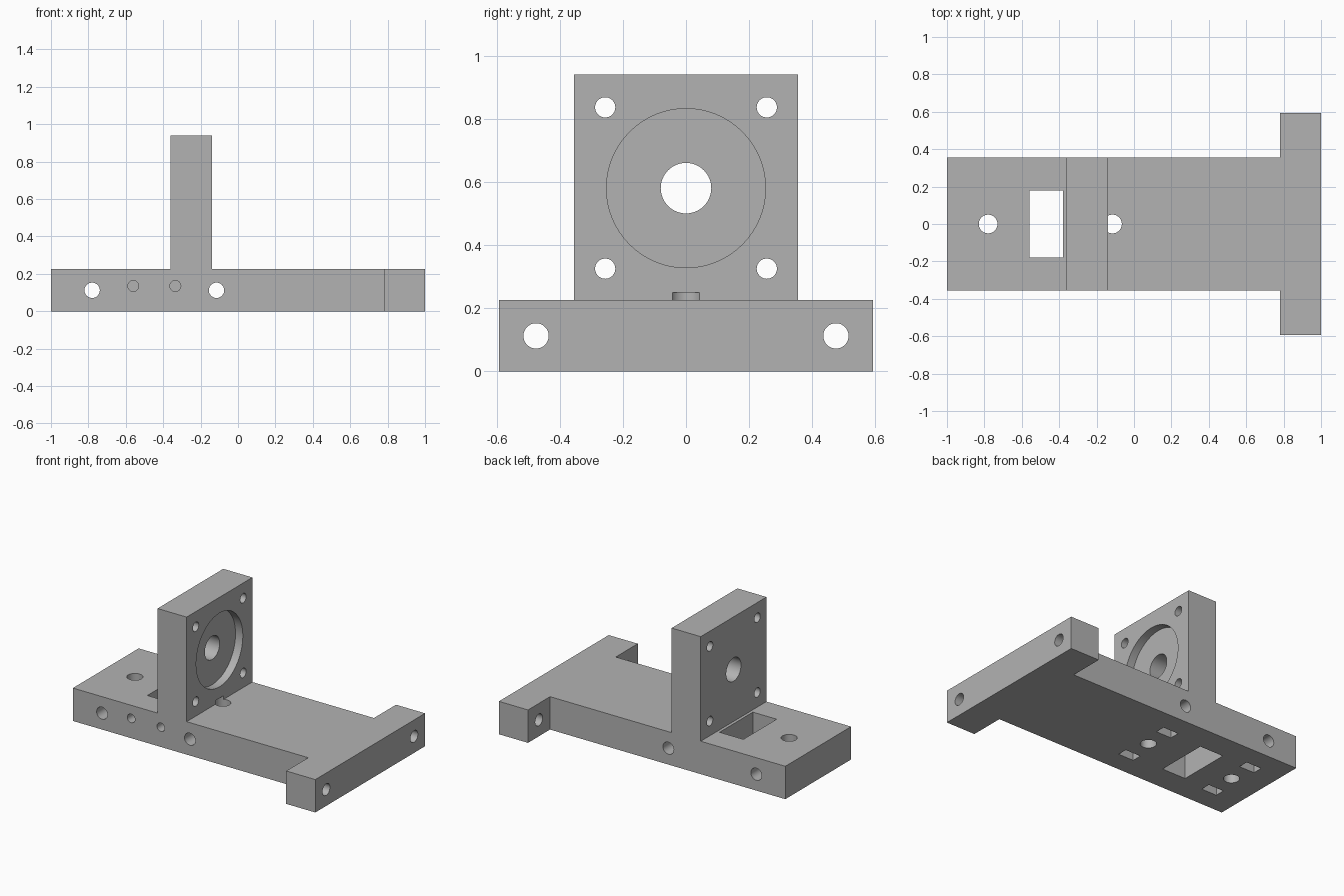
import bpy, bmesh, math
from mathutils import Vector

old = bpy.data.objects.get("Cube")
if old:
    bpy.data.objects.remove(old, do_unlink=True)

GREY = (0.45, 0.45, 0.45, 1.0)
mat = bpy.data.materials.new("plain_grey")
mat.use_nodes = True
mat.diffuse_color = GREY
mat.node_tree.nodes["Principled BSDF"].inputs["Base Color"].default_value = GREY


def finish(name, bm):
    bmesh.ops.recalc_face_normals(bm, faces=bm.faces[:])
    mesh = bpy.data.meshes.new(name)
    bm.to_mesh(mesh)
    bm.free()
    mesh.materials.append(mat)
    obj = bpy.data.objects.new(name, mesh)
    bpy.context.collection.objects.link(obj)
    return obj


def prism(name, outline, z0, z1):
    """Extrude a plan outline between two heights."""
    bm = bmesh.new()
    low = [bm.verts.new((x, y, z0)) for x, y in outline]
    high = [bm.verts.new((x, y, z1)) for x, y in outline]
    bm.faces.new(low)
    bm.faces.new(high)
    for i in range(len(low)):
        j = (i + 1) % len(low)
        bm.faces.new((low[i], low[j], high[j], high[i]))
    return finish(name, bm)


def box(name, x0, x1, y0, y1, z0, z1):
    return prism(name, [(x0, y0), (x1, y0), (x1, y1), (x0, y1)], z0, z1)


def rod(name, start, end, radius):
    """Cylinder between two points."""
    a, b = Vector(start), Vector(end)
    bm = bmesh.new()
    bmesh.ops.create_cone(bm, cap_ends=True, segments=64, radius1=radius,
                          radius2=radius, depth=(b - a).length)
    turn = (b - a).to_track_quat("Z", "Y").to_matrix()
    bmesh.ops.rotate(bm, verts=bm.verts[:], cent=(0, 0, 0), matrix=turn)
    bmesh.ops.translate(bm, verts=bm.verts[:], vec=(a + b) / 2)
    return finish(name, bm)


def combine(body, tool, operation):
    tool.hide_render = True
    mod = body.modifiers.new(tool.name, "BOOLEAN")
    mod.object, mod.operation, mod.solver = tool, operation, "EXACT"
    bpy.context.view_layer.objects.active = body
    bpy.ops.object.modifier_apply(modifier=mod.name)
    bpy.data.objects.remove(tool, do_unlink=True)


def cut(tool):
    combine(bracket, tool, "DIFFERENCE")


W, BAR, H = 0.355, 0.593, 0.225      # base half width, crossbar half width, base height
REAR, MID = -0.78, -0.115            # stations of the base bolt holes

# T-shaped base with the upright plate fused on
bracket = prism("motor_bracket",
                [(-1, -W), (0.78, -W), (0.78, -BAR), (1, -BAR),
                 (1, BAR), (0.78, BAR), (0.78, W), (-1, W)], 0, H)
combine(bracket, box("upright", -0.36, -0.14, -W, W, 0.1, 0.94), "UNION")

# Window through the base
cut(box("window_cutter", -0.56, -0.38, -0.18, 0.18, -0.1, 0.3))

# Nut slots underneath, vertical holes and cross holes
for x in (REAR, MID):
    for y in (-0.18, 0.18):
        cut(box("nut_slot_cutter", x - 0.058, x + 0.058, y - 0.034, y + 0.034, -0.1, 0.17))
    cut(rod("vertical_hole_cutter", (x, 0, -0.1), (x, 0, 0.25), 0.05))
    cut(rod("cross_hole_cutter", (x, -0.5, 0.112), (x, 0.5, 0.112), 0.041))

# Small blind holes in the front edge
for x in (-0.56, -0.335):
    cut(rod("blind_hole_cutter", (x, -0.5, 0.135), (x, -0.21, 0.135), 0.029))

# Upright: round recess, shaft bore and four corner holes
cut(rod("recess_cutter", (-0.195, 0, 0.58), (0, 0, 0.58), 0.252))
cut(rod("bore_cutter", (-0.5, 0, 0.58), (0, 0, 0.58), 0.08))
for y in (-0.256, 0.256):
    for z in (0.325, 0.836):
        cut(rod("corner_hole_cutter", (-0.5, y, z), (0, y, z), 0.032))

# Crossbar mounting holes
for y in (-0.475, 0.475):
    cut(rod("bar_hole_cutter", (0.6, y, 0.112), (1.2, y, 0.112), 0.04))

# Keep a single material slot and smooth the round walls
while len(bracket.data.materials) > 1:
    bracket.data.materials.pop()
for poly in bracket.data.polygons:
    poly.material_index = 0
bpy.ops.object.select_all(action="DESELECT")
bracket.select_set(True)
bpy.context.view_layer.objects.active = bracket
bpy.ops.object.shade_smooth_by_angle(angle=math.radians(30))
